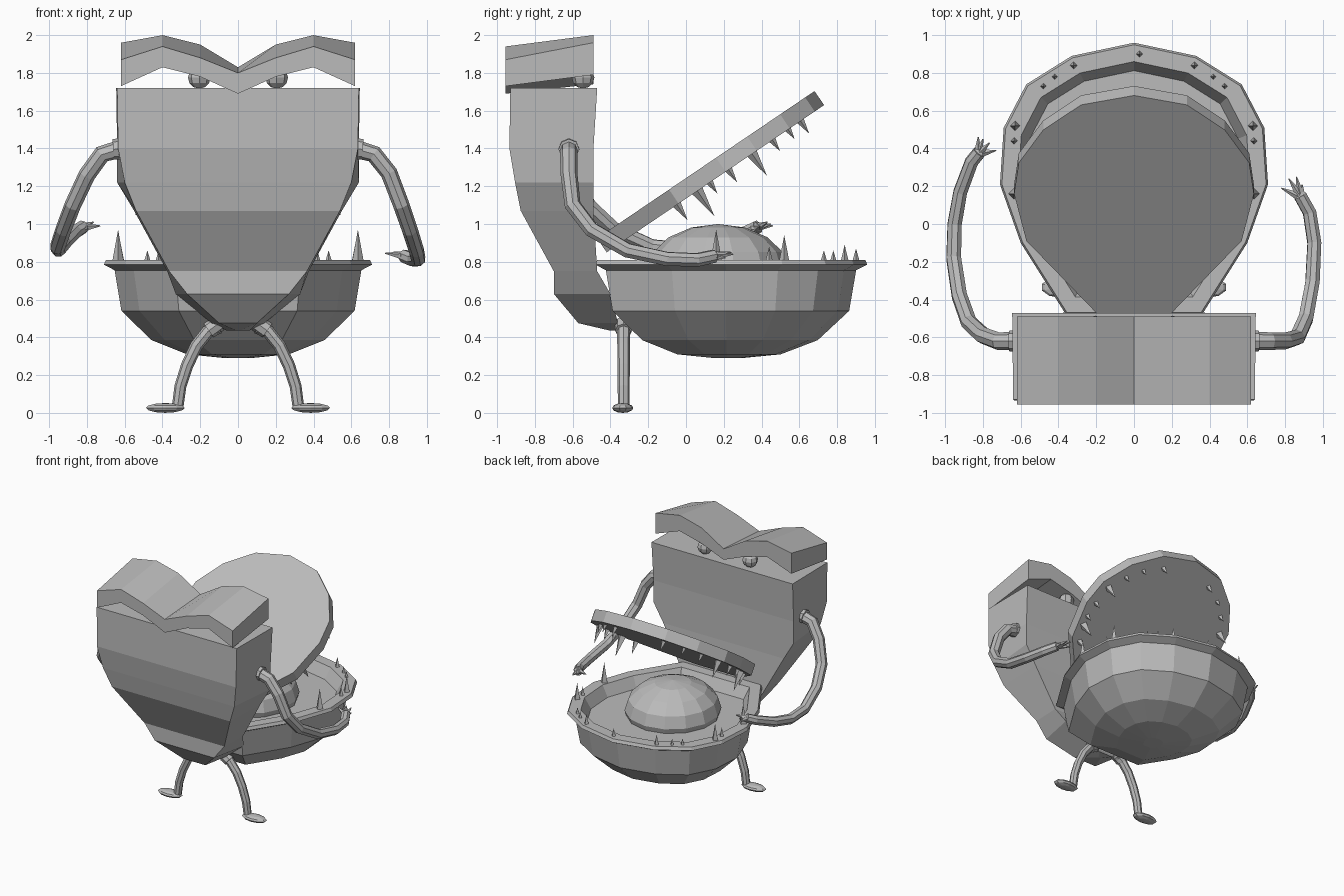
import bpy
import bmesh
from math import radians, cos, sin
from mathutils import Vector, Matrix

cube = bpy.data.objects.get("Cube")
if cube:
    bpy.data.objects.remove(cube)

grey = bpy.data.materials.new("plain grey")
grey.use_nodes = True
GREY = (0.5, 0.5, 0.5, 1)
grey.diffuse_color = GREY
grey.node_tree.nodes["Principled BSDF"].inputs["Base Color"].default_value = GREY


def finish(name, bm):
    bmesh.ops.recalc_face_normals(bm, faces=bm.faces)
    mesh = bpy.data.meshes.new(name)
    bm.to_mesh(mesh)
    bm.free()
    mesh.materials.append(grey)
    ob = bpy.data.objects.new(name, mesh)
    bpy.context.collection.objects.link(ob)
    return ob


def loft(name, rings):
    """Skin a stack of equal-length closed rings and cap both ends."""
    bm = bmesh.new()
    rows = [[bm.verts.new(p) for p in ring] for ring in rings]
    n = len(rows[0])
    for a, b in zip(rows, rows[1:]):
        for i in range(n):
            j = (i + 1) % n
            bm.faces.new((a[i], a[j], b[j], b[i]))
    bm.faces.new(rows[0])
    bm.faces.new(rows[-1])
    return finish(name, bm)


def cone(name, base, tip, r1, r2=0.0, sides=5):
    base, tip = Vector(base), Vector(tip)
    d = tip - base
    bm = bmesh.new()
    bmesh.ops.create_cone(bm, cap_ends=True, segments=sides, radius1=r1,
                          radius2=r2, depth=d.length)
    turn = d.to_track_quat('Z', 'Y').to_matrix().to_4x4()
    bm.transform(Matrix.Translation((base + tip) / 2) @ turn)
    return finish(name, bm)


def ball(name, centre, size, u=10, v=6):
    bm = bmesh.new()
    bmesh.ops.create_uvsphere(bm, u_segments=u, v_segments=v, radius=1)
    bm.transform(Matrix.Translation(centre) @ Matrix.Diagonal((*size, 1)))
    return finish(name, bm)


def tube(name, points, radius, tip=1.0, sides=8):
    """Sweep a polygon along a path, tapering towards the end."""
    pts = [Vector(p) for p in points]
    rings, side = [], Vector((0, 1, 0))
    for i, p in enumerate(pts):
        t = (pts[min(i + 1, len(pts) - 1)] - pts[max(i - 1, 0)]).normalized()
        side = (side - t * side.dot(t)).normalized()
        up = t.cross(side)
        r = radius * (1 + (tip - 1) * i / (len(pts) - 1))
        rings.append([p + r * (side * cos(radians(a)) + up * sin(radians(a)))
                      for a in range(0, 360, 360 // sides)])
    return loft(name, rings)


def mirrored(half):
    """Complete a right-hand outline that starts on the centre line."""
    return half + [(-x, y) for x, y in reversed(half) if x > 0]


# Tank body: height, front half width, back half width, front y, back y
sections = [(1.72, .64, .645, -.93, -.47), (1.4, .635, .64, -.935, -.49),
            (1.22, .60, .64, -.905, -.49), (1.07, .54, .55, -.875, -.49),
            (.75, .365, .375, -.70, -.47), (.63, .27, .33, -.70, -.40),
            (.475, .10, .14, -.57, -.36), (.435, .01, .06, -.40, -.33)]
loft("tank", [[(-f, yf, z), (f, yf, z), (b, yb, z), (-b, yb, z)]
              for z, f, b, yf, yb in sections])

# Heavy brow: x, front bottom, front top, back top, back bottom
brow = [(0, 1.69, 1.80, 1.83, 1.74), (.2, 1.78, 1.88, 1.95, 1.82),
        (.4, 1.83, 1.94, 2.0, 1.87), (.62, 1.73, 1.87, 1.96, 1.79)]
brow = [(-x, *r) for x, *r in brow[:0:-1]] + brow
loft("brow", [[(x, -.955, a), (x, -.955, b), (x, -.49, c), (x, -.49, d)]
              for x, a, b, c, d in brow])

# Bowl: egg outline scaled ring by ring
outline = mirrored([(0, .96), (.33, .89), (.57, .74), (.69, .51),
                    (.71, .21), (.6, -.1), (.36, -.48)])
MID = .22
profile = [(.80, .72), (.865, .81), (.985, .81), (1, .785), (.92, .755),
           (.87, .54), (.645, .385), (.38, .31), (.1, .29)]
loft("bowl", [[(x * s, MID + (y - MID) * s, z) for x, y in outline]
              for s, z in profile])
ball("tongue", (0, .17, .76), (.36, .37, .24), 14, 8)

# Raised lid, drawn flat and tilted about its hinge
TILT = Matrix.Translation((0, -.42, .85)) @ Matrix.Rotation(radians(34.1), 4, 'X')
lid_outline = mirrored([(0, 1.39), (.28, 1.33), (.48, 1.17), (.61, .96),
                        (.635, .76), (.57, .46), (.2, 0)])
loft("lid", [[TILT @ Vector((x, v, z)) for x, v in lid_outline]
             for z in (0, .09)])

# Teeth on both sides of the rim and lid: x, distance back, length
rim_teeth = [(.635, .16, .16), (.635, .44, .07), (.63, .52, .13),
             (.48, .73, .05), (.42, .78, .05), (.32, .84, .08)]
lid_teeth = [(.49, .45, .10), (.54, .58, .16), (.56, .66, .07),
             (.56, .78, .08), (.54, .93, .14), (.46, 1.06, .07),
             (.36, 1.16, .06), (.22, 1.24, .08)]
for s, side in ((1, "left"), (-1, "right")):
    for x, y, h in rim_teeth:
        cone(f"rim_tooth_{side}", (s * x, y, .80), (s * x, y, .81 + h),
             .012 + h * .12, sides=4)
    for x, v, h in lid_teeth:
        cone(f"lid_tooth_{side}", TILT @ Vector((s * x, v, .01)),
             TILT @ Vector((s * x, v, -h)), .012 + h * .14, sides=4)
cone("rim_tooth_middle", (.03, .9, .80), (.03, .9, .87), .02, sides=4)

# Eyes, legs and shoulder cuffs
for s, side in ((1, "left"), (-1, "right")):
    ball(f"eye_{side}", (s * .205, -.545, 1.775), (.06, .06, .058), 8, 6)
    tube(f"leg_{side}", [(s * x, -.33, z) for x, z in
                         ((.1, .455), (.16, .43), (.22, .355), (.27, .25),
                          (.305, .14), (.32, .03))], .036, .85)
    cone(f"hip_cuff_{side}", (s * .10, -.33, .475), (s * .155, -.33, .435),
         .045, .045, 8)
    ball(f"foot_{side}", (s * .385, -.335, .026), (.108, .056, .026), 10, 6)
    cone(f"shoulder_cuff_{side}", (s * .61, -.62, 1.4), (s * .66, -.62, 1.395),
         .055, .055, 8)

# Arms in two poses, each with a hand of pointed fingers
tube("arm_left", [(.63, -.62, 1.395), (.72, -.62, 1.37), (.80, -.62, 1.27),
                  (.865, -.60, 1.10), (.91, -.50, .97), (.945, -.31, .86),
                  (.955, -.1, .815), (.93, .06, .81), (.88, .15, .83)],
     .048, .75)
tube("arm_right", [(-.63, -.62, 1.395), (-.72, -.62, 1.37), (-.80, -.59, 1.26),
                   (-.875, -.52, 1.10), (-.925, -.38, .97), (-.955, -.18, .88),
                   (-.95, 0, .865), (-.92, .17, .90), (-.86, .33, .96),
                   (-.82, .38, .985)], .048, .75)
hands = {"left": ((.885, .14, .83), [(.78, .19, .845), (.82, .24, .85),
                                     (.86, .25, .84), (.89, .21, .82)]),
         "right": ((-.825, .37, .98), [(-.73, .39, .99), (-.765, .43, 1.01),
                                       (-.80, .45, 1.0), (-.825, .46, .99)])}
for side, (wrist, tips) in hands.items():
    ball(f"palm_{side}", wrist, (.036, .038, .028), 8, 5)
    for tip in tips:
        cone(f"finger_{side}", wrist, tip, .026, .003, 5)
